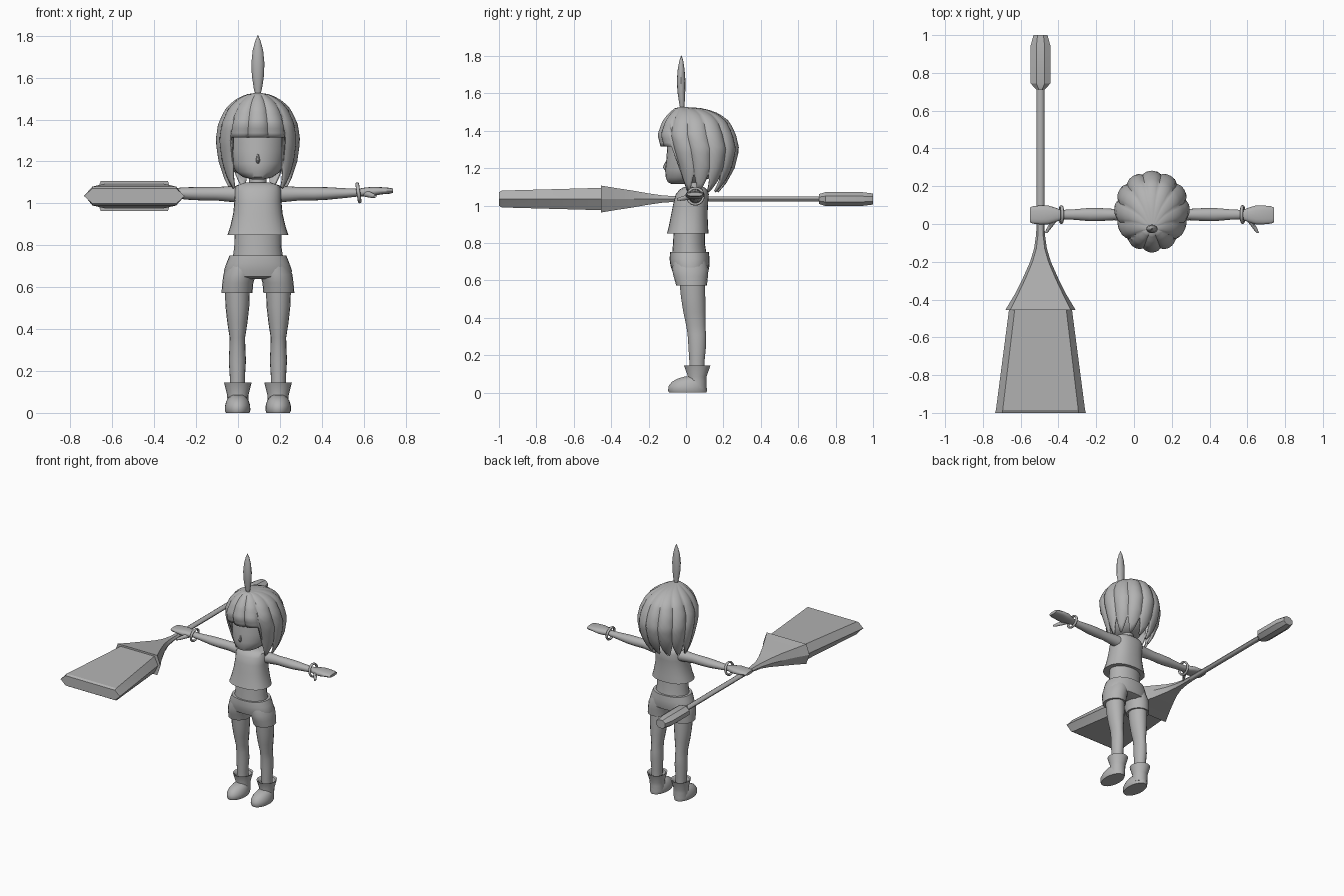
import bpy, bmesh, math
from mathutils import Vector

if "Cube" in bpy.data.objects:
    bpy.data.objects.remove(bpy.data.objects["Cube"])

CX = 0.095          # centre line of the figure
grey = bpy.data.materials.new("plain grey")
grey.diffuse_color = (0.45, 0.45, 0.45, 1)
grey.use_nodes = True
grey.node_tree.nodes["Principled BSDF"].inputs["Base Color"].default_value = grey.diffuse_color


def finish(name, bm, angle=40):
    bmesh.ops.recalc_face_normals(bm, faces=bm.faces)
    me = bpy.data.meshes.new(name)
    bm.to_mesh(me)
    bm.free()
    me.materials.append(grey)
    ob = bpy.data.objects.new(name, me)
    bpy.context.collection.objects.link(ob)
    bpy.ops.object.select_all(action='DESELECT')
    ob.select_set(True)
    bpy.context.view_layer.objects.active = ob
    if angle:
        bpy.ops.object.shade_smooth_by_angle(angle=math.radians(angle))
    return ob


def loft(name, axis, rows, sides=20, power=1.0, angle=40, start=0.0):
    """rows: position on axis, two centre values, two half sizes"""
    bm = bmesh.new()
    rings = []
    for p, c1, c2, h1, h2 in rows:
        ring = []
        for i in range(sides):
            t = start + 2 * math.pi * i / sides
            c, s = math.cos(t), math.sin(t)
            u = c1 + h1 * math.copysign(abs(c) ** power, c)
            v = c2 + h2 * math.copysign(abs(s) ** power, s)
            co = {'X': (p, u, v), 'Y': (u, p, v), 'Z': (u, v, p)}[axis]
            ring.append(bm.verts.new(co))
        rings.append(ring)
    for a, b in zip(rings, rings[1:]):
        for i in range(sides):
            j = (i + 1) % sides
            bm.faces.new((a[i], a[j], b[j], b[i]))
    bm.faces.new(rings[0])
    bm.faces.new(rings[-1])
    return finish(name, bm, angle)


def zrow(z, x, hx, y0, y1):
    return (z, x, (y0 + y1) / 2, hx, (y1 - y0) / 2)


def body(name, rows, **kw):
    return loft(name, 'Z', [zrow(z, CX, w, a, b) for z, w, a, b in rows], **kw)


# Head with a small nose, and neck
body("head", [(1.115, .03, -.075, 0), (1.125, .07, -.098, .08), (1.15, .105, -.108, .13),
              (1.19, .128, -.112, .17), (1.25, .138, -.105, .2), (1.32, .142, -.1, .215),
              (1.4, .135, -.09, .2), (1.47, .09, -.06, .14), (1.495, .02, 0, .06)], sides=28)
loft("nose", 'Z', [(1.19, CX, -.108, .006, .006), (1.205, CX, -.112, .01, .012),
                   (1.235, CX, -.104, .004, .006)], 8)
body("neck", [(1.05, .055, -.01, .1), (1.1, .042, 0, .085), (1.16, .042, 0, .085)], sides=16)

# Hair: a shell of twelve lobes with a straight fringe and pointed strands
HAIR = [(1.527, .01, -.03, -.005), (1.52, .06, -.06, .1), (1.49, .115, -.095, .18),
        (1.45, .155, -.125, .23), (1.38, .188, -.150, .265), (1.30, .200, -.13, .283),
        (1.2, .186, -.09, .258), (1.12, .16, -.06, .215), (1.05, .125, -.03, .155)]


def hair_size(z):
    for a, b in zip(HAIR, HAIR[1:]):
        if z >= b[0]:
            f = min(1, max(0, (a[0] - z) / (a[0] - b[0])))
            return [p + (q - p) * f for p, q in zip(a[1:], b[1:])]
    return HAIR[-1][1:]


bm = bmesh.new()
COLS, ROWS = 96, 16
grid = []
for k in range(COLS):
    deg = 360 * k / COLS
    t = math.radians(deg)
    lobe = abs(math.cos(6 * t))
    from_front = min(deg, 360 - deg)
    low = 1.315 if from_front <= 43 else 1.17 - .10 * lobe
    col = []
    for r in range(ROWS + 1):
        z = 1.527 - (1.527 - low) * (r / ROWS) ** 1.6
        w, y0, y1 = hair_size(z)
        k2 = .935 + .075 * lobe ** .7
        col.append(bm.verts.new((CX + w * k2 * math.sin(t),
                                 (y0 + y1) / 2 - (y1 - y0) / 2 * k2 * math.cos(t), z)))
    grid.append(col)
for k in range(COLS):
    a, b = grid[k], grid[(k + 1) % COLS]
    for r in range(ROWS):
        bm.faces.new((a[r], a[r + 1], b[r + 1], b[r]))
bm.faces.new([c[0] for c in grid])
hair = finish("hair", bm)
mod = hair.modifiers.new("thickness", 'SOLIDIFY')
mod.thickness, mod.offset = .012, -1

# Upright tuft on the crown
loft("hair_tuft", 'Z', [(1.51, CX, -.02, .01, .01), (1.55, CX, -.022, .02, .015),
                        (1.61, CX, -.025, .029, .021), (1.67, CX, -.026, .031, .023),
                        (1.73, CX, -.026, .025, .018), (1.775, CX, -.025, .013, .01),
                        (1.803, CX, -.025, .001, .001)], 12)

# Top, waist and shorts
body("top", [(.85, .145, -.102, .12), (.89, .132, -.092, .118), (.95, .118, -.08, .115),
             (1.01, .112, -.068, .118), (1.06, .112, -.055, .122), (1.085, .105, -.035, .112),
             (1.1, .06, -.01, .095)], sides=28, power=.85)
body("waist", [(.73, .122, -.075, .112), (.79, .113, -.07, .102), (.88, .112, -.065, .1)], sides=24)
body("shorts_hips", [(.752, .135, -.085, .122), (.715, .15, -.088, .126), (.68, .162, -.083, .126),
                     (.65, .16, -.074, .12), (.64, .12, -.04, .09)], sides=28, power=.9)

for side, s in (("left", 1), ("right", -1)):
    lx = CX + s * .1
    # Shorts leg
    loft(side + "_shorts_leg", 'Z', [zrow(.572, lx, .074, -.052, .112),
                                     zrow(.62, CX + s * .096, .074, -.066, .117),
                                     zrow(.66, CX + s * .087, .078, -.075, .12),
                                     zrow(.71, CX + s * .07, .075, -.07, .11)], 20)
    # Leg
    loft(side + "_leg", 'Z', [zrow(z, CX + s * .098, w, a, b) for z, w, a, b in (
        (.12, .036, .018, .1), (.17, .036, .017, .1), (.25, .041, .012, .108),
        (.31, .038, .008, .108), (.36, .037, 0, .104), (.43, .048, -.015, .104),
        (.51, .057, -.028, .104), (.6, .06, -.037, .102))], 18)
    # Boot: flared cuff and rounded foot
    loft(side + "_boot_cuff", 'Z', [zrow(z, CX + s * .096, w, a, b) for z, w, a, b in (
        (.02, .05, .0, .11), (.06, .05, .005, .11), (.085, .051, .01, .11),
        (.145, .066, -.012, .132), (.14, .055, .0, .12), (.11, .04, .01, .108))], 18)
    loft(side + "_boot_foot", 'Z', [zrow(z, CX + s * .097, w, a, b) for z, w, a, b in (
        (0, .056, -.09, .11), (.012, .061, -.096, .112), (.035, .06, -.093, .11),
        (.058, .053, -.075, .108), (.075, .042, -.045, .1), (.085, .025, -.01, .07))], 24)
    # Arm
    loft(side + "_arm", 'X', [(CX + s * u, .05, z, hy, hz) for u, z, hy, hz in (
        (.07, 1.042, .042, .042), (.12, 1.044, .038, .038), (.2, 1.046, .03, .032),
        (.27, 1.046, .034, .032), (.33, 1.047, .035, .03), (.42, 1.049, .027, .023),
        (.49, 1.052, .024, .018))], 16)
    # Bracelet
    bm = bmesh.new()
    rings = []
    for i in range(24):
        t = 2 * math.pi * i / 24
        out = Vector((0, math.cos(t), math.sin(t)))
        mid = Vector((CX + s * (.48 - .006 * math.sin(t)), .05, 1.05)) + out * .043
        rings.append([bm.verts.new(mid + out * .007 * math.cos(q) + Vector((.009 * math.sin(q), 0, 0)))
                      for q in (j * math.pi / 4 for j in range(8))])
    for i in range(24):
        a, b = rings[i], rings[(i + 1) % 24]
        for j in range(8):
            bm.faces.new((a[j], a[(j + 1) % 8], b[(j + 1) % 8], b[j]))
    finish(side + "_bracelet", bm, 60)
    # Hand and thumb
    loft(side + "_hand", 'X', [(CX + s * u, .048, z, hy, hz) for u, z, hy, hz in (
        (.48, 1.052, .025, .018), (.51, 1.054, .038, .021), (.55, 1.057, .05, .022),
        (.59, 1.06, .05, .017), (.63, 1.06, .046, .014), (.645, 1.06, .04, .01))], 16, .8)
    loft(side + "_thumb", 'Y', [(y, CX + s * u, z, h, h) for y, u, z, h in (
        (.03, .51, 1.048, .016), (.0, .53, 1.042, .014), (-.03, .55, 1.036, .011),
        (-.048, .56, 1.033, .006))], 10)

# Long paddle-shaped brush held in the right hand
PX, PZ = -.495, 1.035
loft("brush_handle", 'Y', [(.73, PX, PZ, .02, .015), (-.12, PX, PZ, .02, .015)], 10)
loft("brush_grip_end", 'Y', [(y, PX, PZ, w, h) for y, w, h in (
    (.71, .022, .028), (.745, .058, .04), (.94, .058, .04), (1.0, .04, .032))],
    8, angle=30, start=math.pi / 8)


def flat_hex(name, rows):
    """flattened six-sided section with pointed side edges"""
    bm = bmesh.new()
    rings = []
    for y, w, top, h in rows:
        rings.append([bm.verts.new((PX + u, y, PZ + v)) for u, v in (
            (w, 0), (top, h), (-top, h), (-w, 0), (-top, -h), (top, -h))])
    for a, b in zip(rings, rings[1:]):
        for i in range(6):
            j = (i + 1) % 6
            bm.faces.new((a[i], a[j], b[j], b[i]))
    bm.faces.new(rings[0])
    bm.faces.new(rings[-1])
    return finish(name, bm, 25)


flat_hex("brush_ferrule", [(.0, .02, .012, .013), (-.06, .024, .014, .015), (-.13, .034, .022, .02),
                           (-.2, .055, .042, .03), (-.29, .095, .08, .046), (-.37, .135, .118, .058),
                           (-.455, .186, .16, .072)])
flat_hex("brush_bristles", [(-.44, .165, .135, .06), (-.985, .236, .2, .045), (-1.0, .24, .2, .036)])
